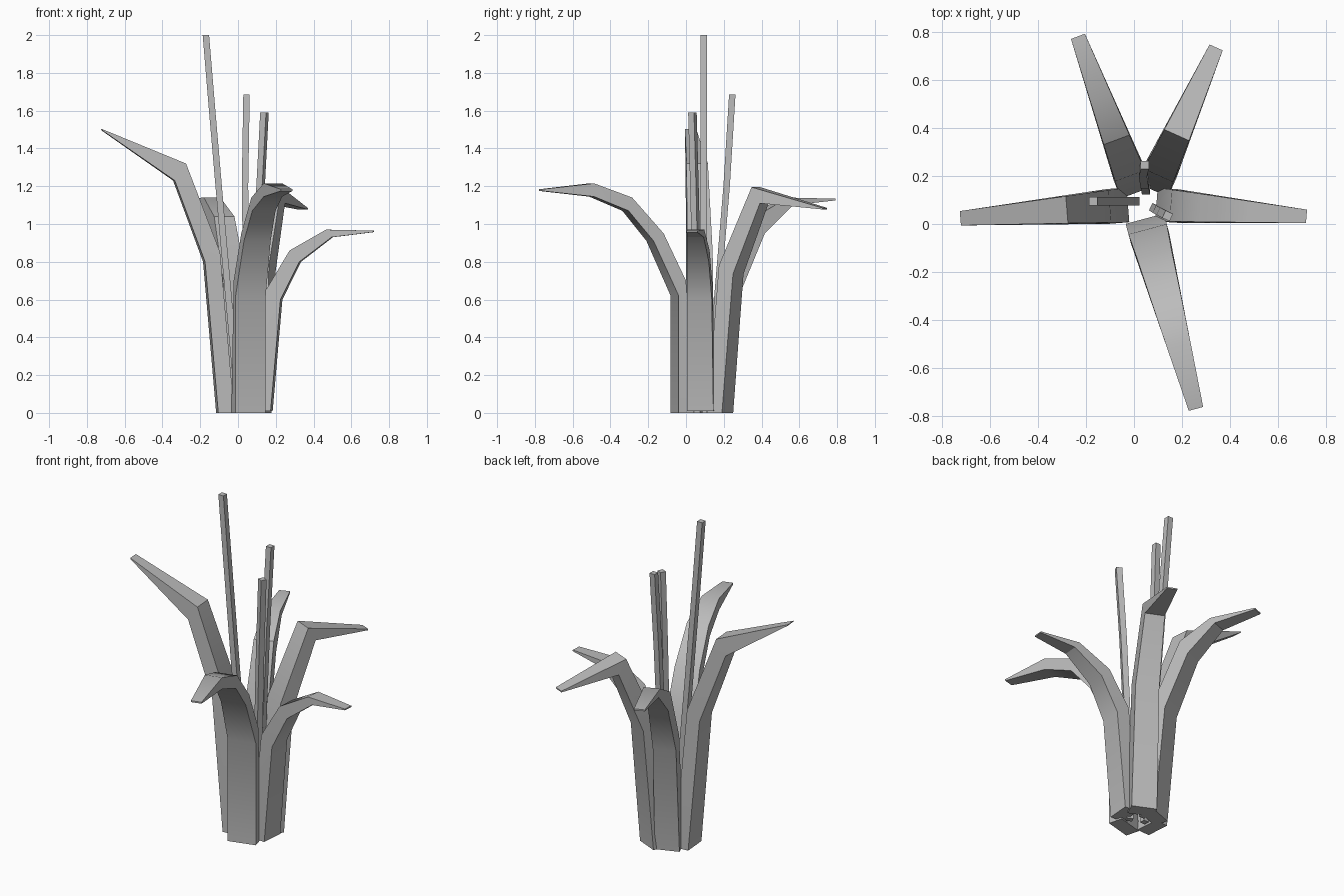
import bpy, bmesh, math
from mathutils import Vector

if "Cube" in bpy.data.objects:
    bpy.data.objects.remove(bpy.data.objects["Cube"], do_unlink=True)

grey = bpy.data.materials.new("plain_grey")
grey.use_nodes = True
colour = (0.5, 0.5, 0.5, 1)
grey.diffuse_color = colour
grey.node_tree.nodes["Principled BSDF"].inputs["Base Color"].default_value = colour


def loft(name, rings):
    """Skin a list of four-cornered rings into a closed solid."""
    bm = bmesh.new()
    loops = [[bm.verts.new(p) for p in ring] for ring in rings]
    for a, b in zip(loops, loops[1:]):
        for i in range(4):
            j = (i + 1) % 4
            bm.faces.new((a[i], a[j], b[j], b[i]))
    bm.faces.new(loops[0])
    bm.faces.new(loops[-1])
    bmesh.ops.recalc_face_normals(bm, faces=bm.faces)
    mesh = bpy.data.meshes.new(name)
    bm.to_mesh(mesh)
    bm.free()
    mesh.materials.append(grey)
    obj = bpy.data.objects.new(name, mesh)
    bpy.context.collection.objects.link(obj)
    bpy.ops.object.select_all(action="DESELECT")
    obj.select_set(True)
    bpy.context.view_layer.objects.active = obj
    bpy.ops.object.shade_smooth_by_angle(angle=math.radians(30))


def leaf(name, base, heading, widths, outer, inner):
    """Leaf bending outward; outer and inner are (reach, height) profiles."""
    origin = Vector((*base, 0))
    out = Vector((*heading, 0)).normalized()
    side = Vector((-out.y, out.x, 0))
    reach = outer[-1][0]
    rings = []
    for o, i in zip(outer, inner):
        t = max(0, o[0] / reach)
        half = side * (widths[0] + (widths[1] - widths[0]) * t) / 2
        po = origin + out * o[0] + Vector((0, 0, o[1]))
        pi = origin + out * i[0] + Vector((0, 0, i[1]))
        rings.append((po - half, po + half, pi + half, pi - half))
    loft(name, rings)


def stem(name, path, turn=0, size=0.034):
    """Thin square stalk along a path."""
    a = math.radians(turn)
    u = Vector((math.cos(a), math.sin(a), 0)) * size / 2
    v = Vector((-u.y, u.x, 0))
    loft(name, [(p - u - v, p + u - v, p + u + v, p - u + v)
                for p in map(Vector, path)])


# Five drooping leaves around the clump
leaf("right_leaf", (-0.11, 0.073), (-1, -0.08), (0.145, 0.06),
     [(0, 0), (0.07, 0.8), (0.23, 1.23), (0.612, 1.495)],
     [(-0.085, 0), (-0.01, 0.85), (0.17, 1.32), (0.615, 1.503)])
leaf("left_leaf", (0.178, 0.075), (1, -0.08), (0.14, 0.056),
     [(0, 0.01), (0.052, 0.6), (0.152, 0.8), (0.322, 0.93), (0.542, 0.957)],
     [(-0.085, 0.01), (-0.025, 0.65), (0.1, 0.86), (0.292, 0.97), (0.542, 0.965)])
leaf("front_leaf", (0.067, -0.06), (0.26, -0.966), (0.165, 0.062),
     [(0, 0), (0, 0.62), (0.135, 0.91), (0.27, 1.07), (0.455, 1.145), (0.735, 1.175)],
     [(-0.085, 0), (-0.04, 0.7), (0.08, 0.95), (0.25, 1.14), (0.455, 1.215), (0.735, 1.184)])
leaf("back_right_leaf", (-0.02, 0.21), (-0.35, 0.937), (0.14, 0.062),
     [(0, 0), (0.06, 0.64), (0.2, 0.95), (0.365, 1.1), (0.61, 1.125)],
     [(-0.085, 0), (-0.01, 0.7), (0.15, 1.04), (0.335, 1.14), (0.61, 1.134)])
leaf("back_left_leaf", (0.11, 0.22), (0.41, 0.91), (0.145, 0.06),
     [(0, 0), (0.062, 0.735), (0.213, 1.11), (0.565, 1.077)],
     [(-0.085, 0), (-0.02, 0.78), (0.165, 1.195), (0.565, 1.085)])

# Three upright stalks from the middle
stem("tall_stem", [(0.005, 0.095, 0), (-0.085, 0.095, 1),
                   (-0.135, 0.095, 1.58), (-0.17, 0.095, 2)])
stem("back_stem", [(0.05, 0.14, 0), (0.045, 0.165, 0.6),
                   (0.037, 0.215, 1.2), (0.045, 0.245, 1.685)])
stem("short_stem", [(0.085, 0.065, 0), (0.1, 0.055, 0.7),
                    (0.117, 0.046, 1.15), (0.14, 0.034, 1.59)], turn=-25)
